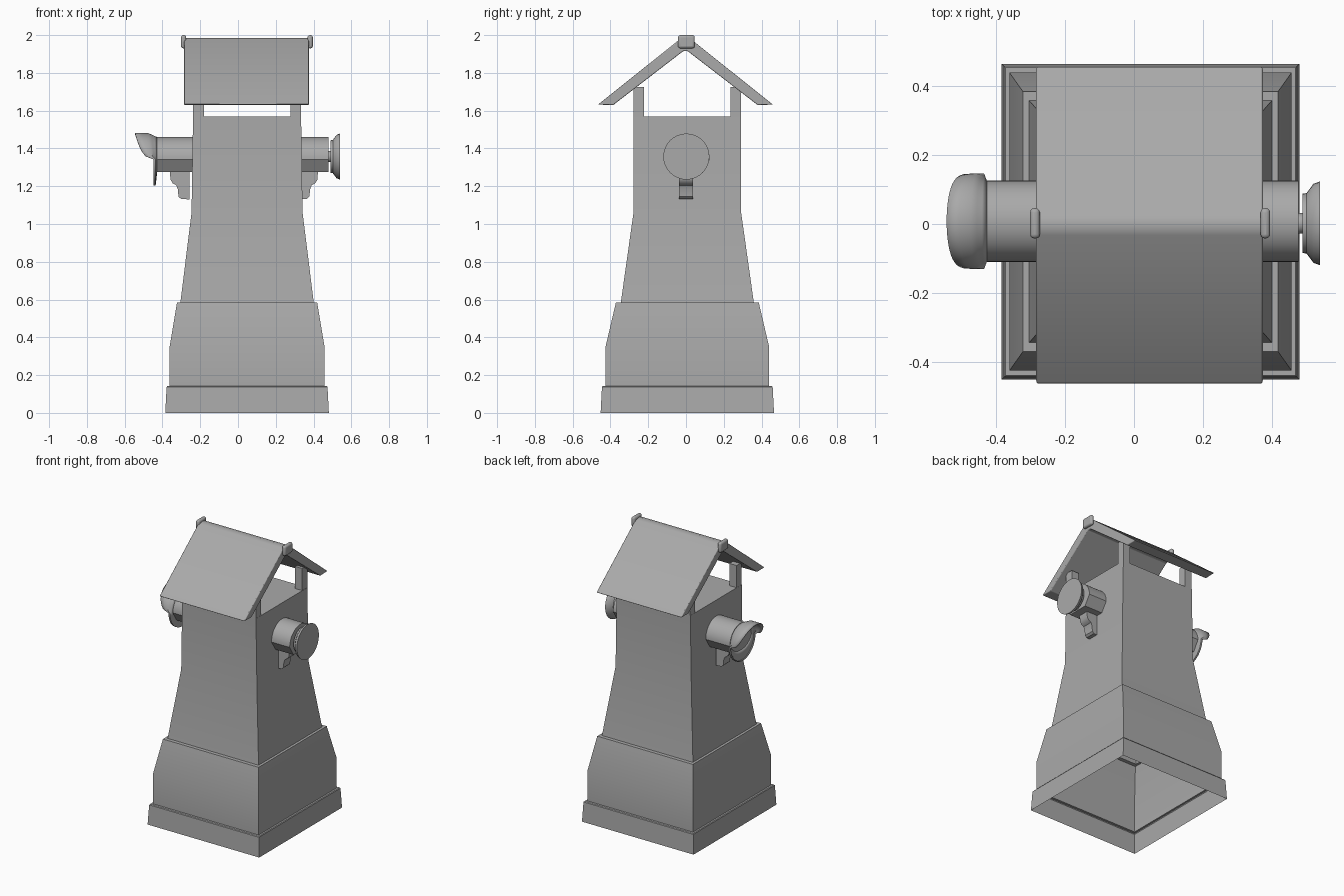
import bpy, bmesh, math
from mathutils import Matrix, Vector

cube = bpy.data.objects.get("Cube")
if cube:
    bpy.data.objects.remove(cube, do_unlink=True)

CX, CY = 0.048, 0.007          # tower axis
BARREL_Y, BARREL_Z = 0.008, 1.342

stone = bpy.data.materials.new("plain_grey")
stone.use_nodes = True
grey = (0.4, 0.4, 0.4, 1)
stone.diffuse_color = grey
stone.node_tree.nodes["Principled BSDF"].inputs["Base Color"].default_value = grey


def finish(name, bm, bevel=0, smooth=True, closed=True):
    if closed:
        bmesh.ops.recalc_face_normals(bm, faces=bm.faces)
    mesh = bpy.data.meshes.new(name)
    bm.to_mesh(mesh)
    bm.free()
    mesh.materials.append(stone)
    ob = bpy.data.objects.new(name, mesh)
    bpy.context.collection.objects.link(ob)
    if bevel:
        mod = ob.modifiers.new("Bevel", 'BEVEL')
        mod.width, mod.segments, mod.limit_method = bevel, 3, 'ANGLE'
    if smooth:
        bpy.ops.object.select_all(action='DESELECT')
        ob.select_set(True)
        bpy.context.view_layer.objects.active = ob
        bpy.ops.object.shade_smooth_by_angle(angle=math.radians(35))
    return ob


def loft(name, rings, cap_start=True, cap_end=True, **kw):
    """Skin a list of closed rings with equal point counts."""
    bm = bmesh.new()
    rows = [[bm.verts.new(p) for p in ring] for ring in rings]
    n = len(rows[0])
    for a, b in zip(rows, rows[1:]):
        for i in range(n):
            j = (i + 1) % n
            bm.faces.new((a[i], a[j], b[j], b[i]))
    if cap_start:
        bm.faces.new(rows[0][::-1])
    if cap_end:
        bm.faces.new(rows[-1])
    return finish(name, bm, **kw)


def box(name, lo, hi, **kw):
    lo, hi = Vector(lo), Vector(hi)
    bm = bmesh.new()
    bmesh.ops.create_cube(bm, size=1, matrix=Matrix.Translation((lo + hi) / 2)
                          @ Matrix.Diagonal((*(hi - lo), 1)))
    return finish(name, bm, **kw)


# Tower: stepped, tapering shell, open underneath
steps = [(0, .433, .459), (.137, .426, .452), (.142, .422, .448), (.142, .41, .433),
         (.35, .41, .433), (.585, .371, .378), (.585, .353, .352),
         (1.06, .294, .285), (1.57, .286, .285)]
corners = [(-1, -1), (1, -1), (1, 1), (-1, 1)]
loft("tower", [[(CX + sx * hx, CY + sy * hy, z) for sx, sy in corners]
               for z, hx, hy in steps], cap_start=False)

# Corner posts carrying the roof
for sx, sy in corners:
    px, py = CX + sx * .257, CY + sy * .257
    box("roof_post", (px - .028, py - .028, 1.56), (px + .028, py + .028, 1.725), smooth=False)

# Roof: folded slab with level-cut eaves
outer, inner = [(.463, 1.632), (.03, 1.978)], [(.012, 1.915), (.382, 1.63)]
half = outer + [(0, 1.986)]
profile = half + [(-y, z) for y, z in outer[::-1]] \
    + [(-y, z) for y, z in inner[::-1]] + inner
loft("roof", [[(x, y - .003, z) for y, z in profile] for x in (-.285, .375)], bevel=.005)

# Rounded knobs at the ridge ends
for x in (-.288, .382):
    box("ridge_cap", (x - .014, -.042, 1.93), (x + .014, .046, 2.0), bevel=.012)


# Barrel section: round top, tapered underside
def barrel_ring(x, r=.118):
    pts = []
    for i in range(25):
        a = math.pi * i / 24
        pts.append((x, BARREL_Y + r * math.cos(a), BARREL_Z + r * math.sin(a)))
    for y in (-.075, .075):
        pts.append((x, BARREL_Y + y, BARREL_Z - .068))
    return pts


loft("barrel_right", [barrel_ring(-.432), barrel_ring(-.225)])
loft("barrel_left", [barrel_ring(.32), barrel_ring(.478)])

# Brackets under the barrels
bracket = [(.32, 1.28), (.423, 1.28), (.421, 1.235), (.408, 1.215), (.39, 1.205),
           (.382, 1.185), (.378, 1.145), (.365, 1.133), (.32, 1.13)]
for name, side in (("bracket_left", 1), ("bracket_right", -1)):
    off = CX if side < 0 else 0
    loft(name, [[(side * x + (off + .015 if side < 0 else 0), y, z) for x, z in bracket]
                for y in (-.037, .037)])


# Flared end lid on the left barrel
def circle_ring(x, r, n=32):
    return [(x, .002 + r * math.cos(2 * math.pi * i / n),
             1.357 + r * math.sin(2 * math.pi * i / n)) for i in range(n)]


loft("lid_pin", [circle_ring(.47, .03), circle_ring(.5, .03)])
loft("end_lid", [circle_ring(x, r) for x, r in
                 ((.49, .086), (.502, .088), (.522, .115), (.541, .122))])


# Hooded spout on the right barrel: long upper lip, short lower lip
def spout_ring(t, n=48):
    pts = []
    for i in range(n):
        a = 2 * math.pi * i / n
        s = math.sin(a)
        r0 = .118 if s >= 0 else min(.118, .07 / max(-s, .01), .118 + .05 * s)
        flare = min(1, t * 2.5)
        r = r0 + (.139 - r0) * flare
        reach = .02 + (.097 * s ** .4 if s > .001 else 0)
        pts.append((-.428 - reach * t, BARREL_Y + r * math.cos(a), BARREL_Z + r * s))
    return pts


spout = loft("hooded_spout", [spout_ring(t) for t in (0, .12, .25, .4, .7, 1)],
             cap_start=False, cap_end=False)
shell = spout.modifiers.new("Shell", 'SOLIDIFY')
shell.thickness, shell.offset = .006, -1
